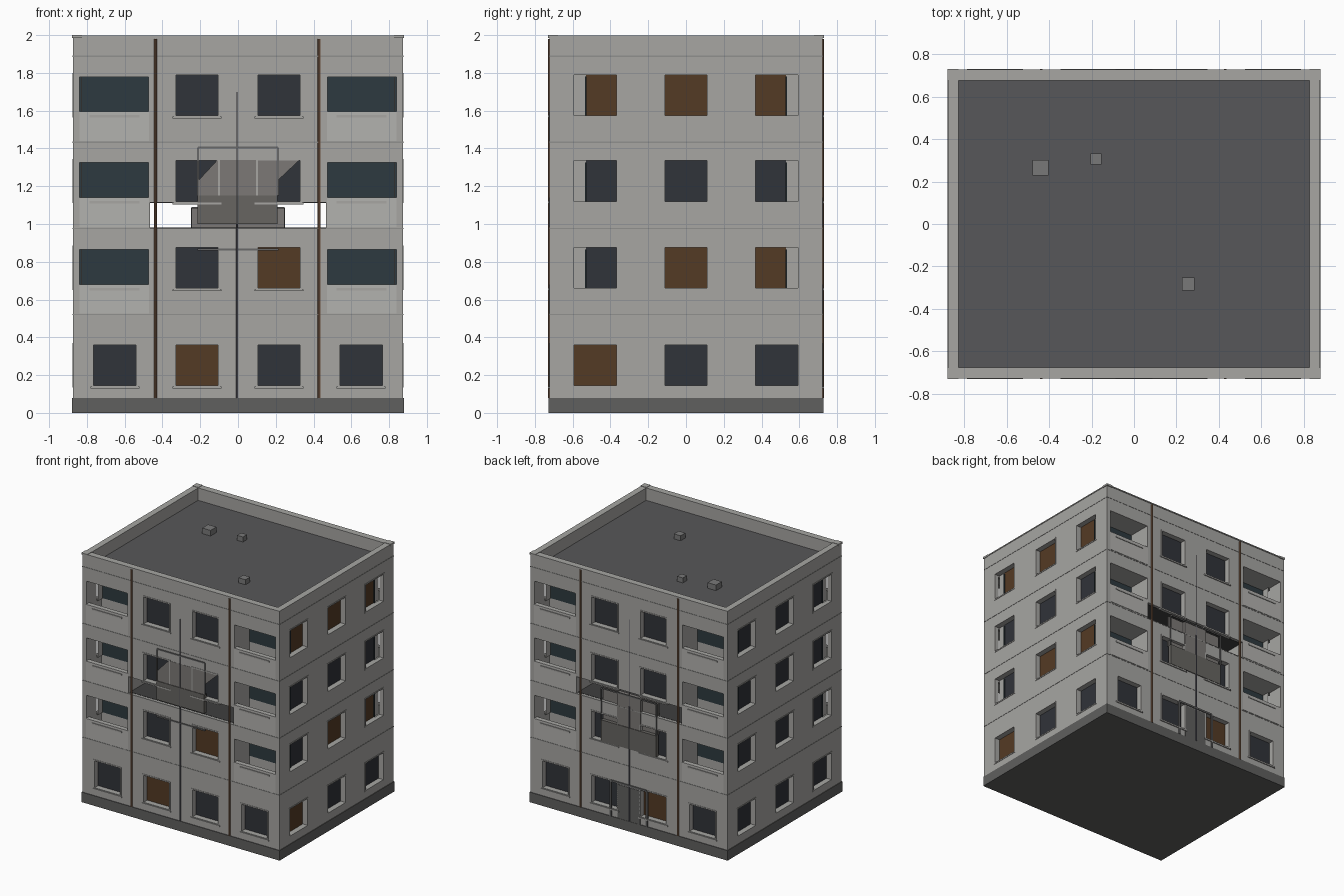
import bpy, bmesh
from mathutils import Matrix, Vector

if "Cube" in bpy.data.objects:
    bpy.data.objects.remove(bpy.data.objects["Cube"])


def mat(name, c):
    m = bpy.data.materials.new(name)
    m.diffuse_color = (*c, 1)
    m.use_nodes = True
    m.node_tree.nodes["Principled BSDF"].inputs["Base Color"].default_value = m.diffuse_color
    return m


WALL = mat("wall_concrete", (0.385, 0.38, 0.365))
PALE = mat("pale_concrete", (0.45, 0.445, 0.43))
DARK = mat("dark_glass", (0.03, 0.033, 0.041))
TEAL = mat("loggia_glass", (0.027, 0.042, 0.05))
LIT = mat("lit_glass", (0.088, 0.043, 0.018))
BASE = mat("plinth_grey", (0.115, 0.115, 0.112))
ROOF = mat("roof_felt", (0.095, 0.095, 0.10))
VENT = mat("vent_grey", (0.19, 0.19, 0.19))
RUST = mat("rust_brown", (0.20, 0.11, 0.065))
SEAM = mat("seam_grey", (0.28, 0.28, 0.27))
PANEL = mat("balcony_grey", (0.135, 0.13, 0.12))
INFILL = mat("infill_grey", (0.20, 0.19, 0.18))
RAIL = mat("rail_grey", (0.14, 0.14, 0.14))
CABLE = mat("cable_grey", (0.09, 0.09, 0.11))
VOID = mat("dark_interior", (0.05, 0.05, 0.05))


def make(name, bm, material):
    me = bpy.data.meshes.new(name)
    bm.to_mesh(me)
    bm.free()
    ob = bpy.data.objects.new(name, me)
    bpy.context.collection.objects.link(ob)
    me.materials.append(material)
    return ob


def boxes(name, spans, material=WALL):
    """One object from boxes given as (x0, x1, y0, y1, z0, z1)."""
    bm = bmesh.new()
    for x0, x1, y0, y1, z0, z1 in spans:
        c = Vector(((x0 + x1) / 2, (y0 + y1) / 2, (z0 + z1) / 2))
        s = (abs(x1 - x0), abs(y1 - y0), abs(z1 - z0))
        bmesh.ops.create_cube(bm, size=1, matrix=Matrix.Translation(c) @ Matrix.Diagonal((*s, 1)))
    return make(name, bm, material)


def pipe(name, x, y, z0, z1, r, material):
    bpy.ops.mesh.primitive_cylinder_add(vertices=8, radius=r, depth=z1 - z0, location=(x, y, (z0 + z1) / 2))
    ob = bpy.context.object
    ob.name = name
    ob.data.materials.append(material)


def cut(target, name, spans):
    cutter = boxes(name, spans)
    cutter.hide_render = True
    mod = target.modifiers.new(name, 'BOOLEAN')
    mod.operation = 'DIFFERENCE'
    mod.solver = 'EXACT'
    mod.object = cutter
    bpy.context.view_layer.objects.active = target
    bpy.ops.object.modifier_apply(modifier=name)
    bpy.data.objects.remove(cutter)


X, Y = 0.873, 0.722
WZ = [0.145, 0.66, 1.12, 1.575]      # window bottoms
WH, HW, D = 0.215, 0.112, 0.045      # window height, half width, recess
LX0, LX1, LB = 0.475, 0.84, 0.53     # loggia span and back wall

# Gather the openings of all four sides
windows, glass, lit, frames, sills, blanks = [], [], [], [], [], []
LIT_FRONT = {(-0.217, 0), (0.217, 1)}
LIT_BACK = {(-0.217, 0)}
LIT_RIGHT = {(-0.48, 0), (0, 1), (0.48, 1), (-0.48, 3), (0, 3), (0.48, 3)}


def trim(c, z):
    """Four frame bars as (along0, along1, z0, z1)."""
    a, b, t = c - HW, c + HW, 0.01
    return [(a - t, a, z - t, z + WH + t), (b, b + t, z - t, z + WH + t),
            (a, b, z - t, z), (a, b, z + WH, z + WH + t)]


for s in (-1, 1):
    for i, z in enumerate(WZ):
        for x in (-0.652, -0.217, 0.217, 0.652):
            if i and abs(x) > 0.5:
                continue
            windows.append((x - HW, x + HW, s * (Y - D), s * (Y + 0.05), z, z + WH))
            on = (x, i) in (LIT_FRONT if s < 0 else LIT_BACK)
            (lit if on else glass).append((x - HW, x + HW, s * (Y - D - 0.002), s * (Y - D + 0.004), z, z + WH))
            frames += [(a, b, s * (Y - 0.01), s * (Y + 0.003), c, d) for a, b, c, d in trim(x, z)]
            sills.append((x - 0.13, x + 0.13, s * (Y - 0.02), s * (Y + 0.008), z - 0.016, z - 0.006))
        for y in (-0.48, 0, 0.48):
            windows.append((s * (X - D), s * (X + 0.05), y - HW, y + HW, z, z + WH))
            on = s > 0 and (y, i) in LIT_RIGHT
            y0, y1 = y - HW, y + HW
            xa, xb = s * (X - D - 0.002), s * (X - D + 0.004)
            if i and y:                            # pane stops at the loggia, rest is blank wall
                t = 1 if y > 0 else -1
                blanks.append((xa, xb, t * LB, t * (0.48 + HW), z, z + WH))
                y0, y1 = max(y0, -LB), min(y1, LB)
            (lit if on else glass).append((xa, xb, y0, y1, z, z + WH))
            frames += [(s * (X - 0.01), s * (X + 0.003), a, b, c, d) for a, b, c, d in trim(y, z)]

# Loggias at the four corners on the upper three floors
cavities, openings, loggia_back, parapets = [], [], [], []
for s in (-1, 1):
    for t in (-1, 1):
        for z in WZ[1:]:
            cavities.append((t * LX0, t * LX1, s * LB, s * (Y - 0.035), z - 0.125, z + 0.205))
            openings.append((t * LX0, t * LX1, s * (Y - 0.05), s * (Y + 0.05), z + 0.02, z + 0.2045))
            loggia_back.append((t * LX0, t * LX1, s * (LB - 0.002), s * (LB + 0.004), z, z + 0.205))
            parapets.append((t * (LX0 - 0.005), t * LX1, s * (Y - 0.01), s * (Y + 0.003), z - 0.135, z + 0.02))
            sills.append((t * 0.522, t * 0.785, s * (Y - 0.01), s * (Y + 0.008), z - 0.011, z + 0.001))

# Main body with its openings, and the open storey strip through the middle
body = boxes("building_walls", [(-X, X, -Y, Y, 0.07, 1.89)])
cut(body, "loggia_cutter", cavities)
cut(body, "loggia_opening_cutter", openings)
cut(body, "window_cutter", windows)
cut(body, "strip_cutter", [(-0.467, 0.467, -1, 1, 0.98, 1.114)])
boxes("open_storey_lining", [(-0.467, 0.467, -0.70, 0.70, 0.979, 0.982),
                             (-0.467, 0.467, -0.70, 0.70, 1.112, 1.115)], VOID)

boxes("dark_window_panes", glass, DARK)
boxes("lit_window_panes", lit, LIT)
boxes("blank_window_strips", blanks)
boxes("window_frames", frames)
boxes("window_sills", sills)
boxes("loggia_glazing", loggia_back, TEAL)
boxes("loggia_parapets", parapets, PALE)
boxes("plinth", [(-0.878, 0.878, -0.727, 0.727, 0, 0.08)], BASE)

# Panel joints; the one level with the open strip stays just below it
boxes("panel_joints", [(-X - 0.002, X + 0.002, -Y - 0.002, Y + 0.002, z - 0.003, z + 0.003)
                       for z in (0.52, 0.976, 1.433, 1.888)], SEAM)

# Roof, roof-edge wall, coping and corner caps
boxes("roof_surface", [(-0.83, 0.83, -0.68, 0.68, 1.88, 1.895)], ROOF)


def ring(name, xo, yo, xi, yi, z0, z1, material):
    boxes(name, [(-xo, xo, -yo, -yi, z0, z1), (-xo, xo, yi, yo, z0, z1),
                 (-xo, -xi, -yi, yi, z0, z1), (xi, xo, -yi, yi, z0, z1)], material)


ring("roof_edge_wall", X, Y, 0.83, 0.68, 1.89, 1.99, WALL)
ring("roof_coping", 0.876, 0.727, 0.826, 0.675, 1.988, 1.997, WALL)
boxes("coping_corners", [(t * 0.826, t * 0.878, s * 0.678, s * 0.73, 1.985, 2.0)
                         for s in (-1, 1) for t in (-1, 1)])
boxes("roof_vents", [(x - r, x + r, y - r, y + r, 1.89, 1.89 + h) for x, y, r, h in
                     ((-0.44, 0.265, 0.037, 0.05), (-0.178, 0.305, 0.026, 0.045), (0.255, -0.283, 0.03, 0.045))], VENT)

# Drain pipes and the middle cable on both faces
for s, side in ((-1, "front"), (1, "back")):
    for x in (-0.437, 0.43):
        pipe(side + "_drain_pipe", x, s * 0.723, 0.08, 1.98, 0.008, RUST)
    pipe(side + "_cable", -0.005, s * 0.725, 0.08, 1.0, 0.006, CABLE)
    pipe(side + "_thin_cable", -0.005, s * 0.726, 1.0, 1.7, 0.003, CABLE)

# Front middle balcony: low panel and slanted infill sheet
boxes("front_balcony_panel", [(-0.215, 0.21, -0.728, -0.70, 1.0, 1.15)], PANEL)
bm = bmesh.new()
outline = [(-0.21, 1.15), (0.21, 1.15), (0.21, 1.23), (0.325, 1.338), (-0.11, 1.338), (-0.21, 1.23)]
sheet = bm.faces.new([bm.verts.new((x, -0.7235, z)) for x, z in outline])
ext = bmesh.ops.extrude_face_region(bm, geom=[sheet])
bmesh.ops.translate(bm, vec=(0, 0.008, 0), verts=[v for v in ext['geom'] if isinstance(v, bmesh.types.BMVert)])
bmesh.ops.recalc_face_normals(bm, faces=bm.faces)
make("front_balcony_infill", bm, INFILL)

# Back middle balcony
boxes("back_balcony_panel", [(-0.245, 0.245, 0.70, 0.728, 0.66, 0.83)], PANEL)
boxes("back_balcony_infill", [(-0.245, 0.245, 0.685, 0.70, 0.83, 1.085),
                              (-0.105, 0.105, 0.70, 0.7235, 0.83, 1.085)], INFILL)


def rail(name, w, y, z0, z1, t=0.005):
    boxes(name, [(-w, w, y - t, y + t, z1 - t, z1 + t)] +
          [(s * w - t, s * w + t, y - t, y + t, z0, z1) for s in (-1, 1)], RAIL)


rail("front_rail_frame", 0.212, -0.724, 1.15, 1.405)
rail("back_rail_frame", 0.245, 0.724, 0.83, 1.085)
boxes("front_lower_rail", [(-0.215, 0.215, -0.728, -0.715, 0.86, 0.87)], RAIL)

# Entrance at the back
boxes("entrance_door", [(-0.10, 0.10, 0.715, 0.725, 0.08, 0.35)], BASE)
rail("entrance_frame", 0.16, 0.723, 0.08, 0.365, 0.007)
